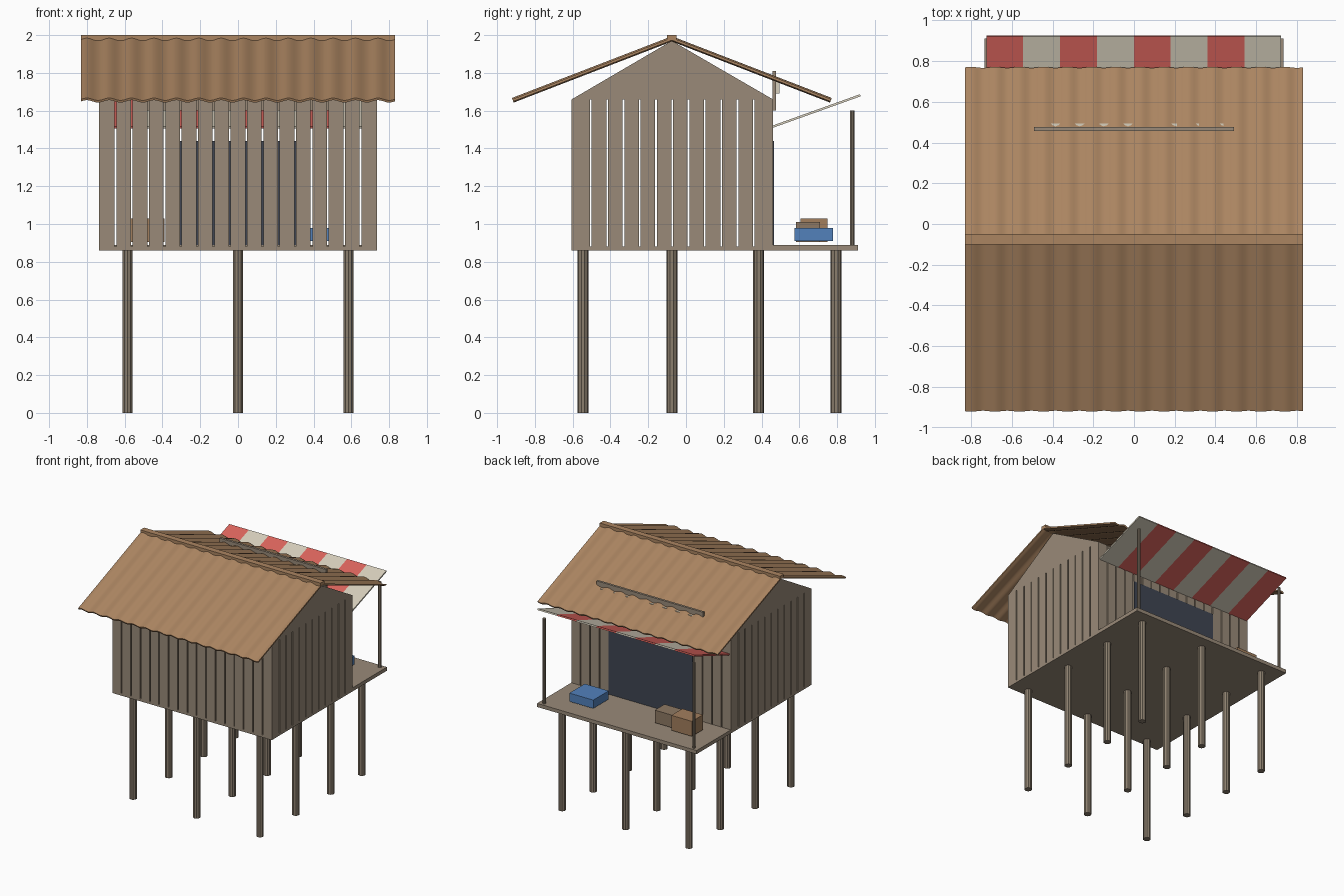
import bpy, bmesh, math
from mathutils import Vector

if "Cube" in bpy.data.objects:
    bpy.data.objects.remove(bpy.data.objects["Cube"])


def mat(name, rgb):
    m = bpy.data.materials.new(name)
    m.diffuse_color = (*rgb, 1)
    m.use_nodes = True
    m.node_tree.nodes["Principled BSDF"].inputs["Base Color"].default_value = m.diffuse_color
    return m


WALL = mat("weathered_wood", (0.32, 0.255, 0.19))
POLE = mat("pole_wood", (0.26, 0.21, 0.155))
ROOF = mat("roof_brown", (0.41, 0.235, 0.12))
RED = mat("awning_red", (0.72, 0.13, 0.11))
CREAM = mat("awning_cream", (0.68, 0.63, 0.51))
DARK = mat("dark_doorway", (0.05, 0.06, 0.085))
BLUE = mat("crate_blue", (0.085, 0.22, 0.50))
TAN = mat("crate_brown", (0.36, 0.21, 0.11))
GREY = mat("crate_grey_brown", (0.27, 0.19, 0.125))


def finish(name, bm, *mats):
    bmesh.ops.recalc_face_normals(bm, faces=bm.faces)
    me = bpy.data.meshes.new(name)
    bm.to_mesh(me)
    bm.free()
    for m in mats:
        me.materials.append(m)
    ob = bpy.data.objects.new(name, me)
    bpy.context.collection.objects.link(ob)
    return ob


def add_box(bm, x0, x1, y0, y1, z0, z1):
    r = bmesh.ops.create_cube(bm, size=1)
    for v in r["verts"]:
        v.co = Vector(((x0 + x1) / 2 + v.co.x * (x1 - x0),
                       (y0 + y1) / 2 + v.co.y * (y1 - y0),
                       (z0 + z1) / 2 + v.co.z * (z1 - z0)))


def box(name, m, *dims):
    bm = bmesh.new()
    add_box(bm, *dims)
    return finish(name, bm, m)


def pole(name, x, y, z0, z1, r):
    bm = bmesh.new()
    res = bmesh.ops.create_cone(bm, cap_ends=True, segments=10, radius1=r,
                                radius2=r, depth=z1 - z0)
    bmesh.ops.translate(bm, verts=res["verts"], vec=(x, y, (z0 + z1) / 2))
    return finish(name, bm, POLE)


def prism(name, m, x0, x1, profile):
    """Extrude a (y, z) profile along x."""
    bm = bmesh.new()
    f = bm.faces.new([bm.verts.new((x0, y, z)) for y, z in profile])
    r = bmesh.ops.extrude_face_region(bm, geom=[f])
    vs = [g for g in r["geom"] if isinstance(g, bmesh.types.BMVert)]
    bmesh.ops.translate(bm, verts=vs, vec=(x1 - x0, 0, 0))
    return finish(name, bm, m)


# stilts
for x in (-0.585, 0, 0.585):
    for y in (-0.545, -0.075, 0.385, 0.795):
        pole("stilt", x, y, 0, 0.86, 0.029)

# floor, back deck and its posts
box("floor", WALL, -0.735, 0.735, -0.605, 0.46, 0.86, 0.88)
box("deck", WALL, -0.735, 0.735, 0.46, 0.91, 0.86, 0.89)
for x in (-0.69, 0.69):
    pole("deck_post", x, 0.88, 0.89, 1.60, 0.013)

# plank walls with open gaps
X, Y0, Y1, T, GAP = 0.735, -0.605, 0.46, 0.015, 0.009


def spans(a, b, n):
    w = (b - a) / n
    for i in range(n):
        yield (a + i * w + (GAP / 2 if i else 0),
               a + (i + 1) * w - (GAP / 2 if i < n - 1 else 0))


for name, y in (("front_wall", Y0), ("back_wall", Y1 - T)):
    bm = bmesh.new()
    for a, b in spans(-X, X, 17):
        add_box(bm, a, b, y, y + T, 0.88, 1.66)
    finish(name, bm, WALL)
for name, x in (("left_wall", -X), ("right_wall", X - T)):
    bm = bmesh.new()
    for a, b in spans(Y0 + T, Y1 - T, 12):
        add_box(bm, x, x + T, a, b, 0.88, 1.66)
    finish(name, bm, WALL)

# gables
RY, RZ = -0.075, 1.98
for name, x in (("left_gable", -X), ("right_gable", X - T)):
    prism(name, WALL, x, x + T, [(Y0, 1.66), (Y1, 1.66), (RY, RZ - 0.01)])

# dark doorway plate
box("doorway", DARK, -0.385, 0.385, Y1, Y1 + 0.007, 0.89, 1.44)

# corrugated roof slopes
WAVES, STEPS, HALF, RUN, DROP = 14, 8, 0.83, 0.842, 0.325
for name, s in (("front_roof", -1), ("back_roof", 1)):
    length = math.hypot(RUN, DROP)
    ny, nz = s * DROP / length, RUN / length
    bm = bmesh.new()
    prev = None
    for i in range(WAVES * STEPS + 1):
        x = -HALF + 2 * HALF * i / (WAVES * STEPS)
        w = 0.007 * math.sin(2 * math.pi * i / STEPS)
        row = []
        for t, h in ((0, 0.006), (1, 0.006), (1, -0.006), (0, -0.006)):
            d = w + h
            row.append(bm.verts.new((x, RY + s * RUN * t + ny * d,
                                     RZ - DROP * t + nz * d)))
        if prev:
            for k in range(4):
                j = (k + 1) % 4
                bm.faces.new((prev[k], prev[j], row[j], row[k]))
        else:
            bm.faces.new(row)
        prev = row
    bm.faces.new(prev)
    ob = finish(name, bm, ROOF)
    bpy.context.view_layer.objects.active = ob
    ob.select_set(True)
    bpy.ops.object.shade_smooth_by_angle(angle=math.radians(30))
    ob.select_set(False)
box("ridge_cap", ROOF, -HALF, HALF, RY - 0.025, RY + 0.025, 1.972, 2.0)

# striped awning tilting upward away from the wall
for i in range(8):
    a = -0.725 + i * 0.181
    prism("awning_stripe", CREAM if i % 2 else RED, a, a + 0.181,
          [(0.448, 1.505), (0.925, 1.676), (0.921, 1.687), (0.444, 1.516)])

# sign board with plain raised battens
box("sign_board", WALL, -0.49, 0.49, 0.457, 0.476, 1.60, 1.81)
for a, b in ((-0.44, -0.35), (-0.33, -0.22), (-0.17, -0.10), (-0.06, 0.05),
             (0.12, 0.21), (0.24, 0.32), (0.35, 0.44)):
    box("sign_batten", CREAM, a, b, 0.476, 0.494, 1.69, 1.765)

# crates on the deck
box("blue_crate", BLUE, 0.31, 0.53, 0.575, 0.778, 0.91, 0.98)
box("grey_crate", GREY, -0.385, -0.21, 0.582, 0.71, 0.905, 1.01)
box("brown_crate", TAN, -0.58, -0.39, 0.605, 0.75, 0.905, 1.03)
